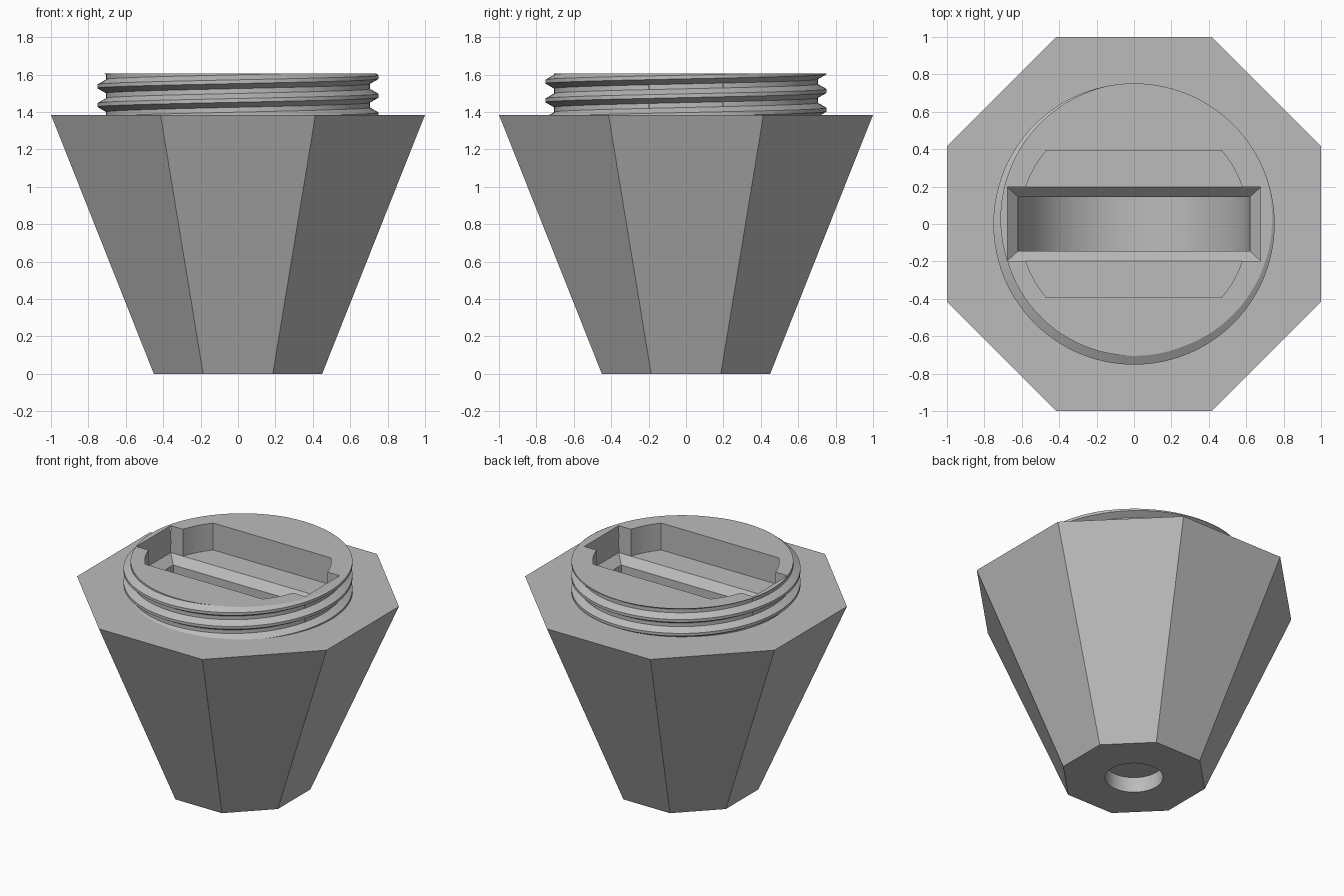
import bpy
import bmesh
from math import cos, sin, pi, tau, sqrt, asin

cube = bpy.data.objects.get("Cube")
if cube:
    bpy.data.objects.remove(cube)

BODY_TOP, TOP = 1.385, 1.605
FLOOR = 1.41                      # floor of the recess in the neck
CREST, ROOT, PITCH = 0.752, 0.705, 0.1

grey = bpy.data.materials.new("plain grey")
grey.use_nodes = True
colour = (0.5, 0.5, 0.5, 1)
grey.diffuse_color = colour
grey.node_tree.nodes["Principled BSDF"].inputs["Base Color"].default_value = colour


def make_object(name, bm):
    bmesh.ops.recalc_face_normals(bm, faces=bm.faces)
    mesh = bpy.data.meshes.new(name)
    bm.to_mesh(mesh)
    bm.free()
    mesh.materials.append(grey)
    obj = bpy.data.objects.new(name, mesh)
    bpy.context.collection.objects.link(obj)
    return obj


def loft(name, layers):
    """Closed solid through a stack of (outline, height) layers."""
    bm = bmesh.new()
    rings = [[bm.verts.new((x, y, z)) for x, y in outline] for outline, z in layers]
    n = len(rings[0])
    for low, high in zip(rings, rings[1:]):
        for i in range(n):
            j = (i + 1) % n
            bm.faces.new((low[i], low[j], high[j], high[i]))
    bm.faces.new(rings[0][::-1])
    bm.faces.new(rings[-1])
    return make_object(name, bm)


def polygon(radius, sides, turn=0.0):
    return [(radius * cos(tau * i / sides + turn), radius * sin(tau * i / sides + turn))
            for i in range(sides)]


def rectangle(hx, hy):
    return [(-hx, -hy), (hx, -hy), (hx, hy), (-hx, hy)]


def threaded_neck():
    """Helical rows of a trapezoid thread, trimmed flat at both ends."""
    steps, turns = 96, 7
    bm = bmesh.new()
    profile = [(-0.01, CREST), (0.01, CREST), (0.037, ROOT), (0.063, ROOT)]
    start = 1.487 - 4 * PITCH
    rows = []
    for k in range(turns):
        for offset, r in profile:
            z = start + k * PITCH + offset
            rows.append([bm.verts.new((r * cos(tau * i / steps), r * sin(tau * i / steps),
                                       z + PITCH * i / steps)) for i in range(steps + 1)])
    for low, high in zip(rows, rows[1:]):
        for i in range(steps):
            bm.faces.new((low[i], low[i + 1], high[i + 1], high[i]))
    bmesh.ops.remove_doubles(bm, verts=bm.verts, dist=0.0001)
    for height, up in ((TOP, 1), (BODY_TOP - 0.03, -1)):
        bmesh.ops.bisect_plane(bm, geom=bm.verts[:] + bm.edges[:] + bm.faces[:],
                               plane_co=(0, 0, height), plane_no=(0, 0, up),
                               clear_outer=True)
        rim = [e for e in bm.edges if e.is_boundary
               and all(abs(v.co.z - height) < 0.0001 for v in e.verts)]
        bmesh.ops.contextual_create(bm, geom=rim)
    return make_object("threaded_neck", bm)


def combine(target, tool, operation):
    mod = target.modifiers.new(tool.name, 'BOOLEAN')
    mod.operation, mod.solver, mod.object = operation, 'EXACT', tool
    bpy.context.view_layer.objects.active = target
    bpy.ops.object.modifier_apply(modifier=mod.name)
    bpy.data.objects.remove(tool)


# Tapered eight-sided body with the threaded neck on top
corner = 1 / cos(pi / 8)
body = loft("tapered_body", [(polygon(0.45 * corner, 8, pi / 8), 0),
                             (polygon(corner, 8, pi / 8), BODY_TOP)])
combine(body, threaded_neck(), 'UNION')

# Recess with rounded ends
r, half = 0.612, 0.39
reach = asin(half / r)
arc = [reach * (i / 8 - 1) for i in range(17)]
outline = [(r * cos(a), r * sin(a)) for a in arc]
outline += [(-x, -y) for x, y in outline]
combine(body, loft("recess_cutter", [(outline, FLOOR), (outline, TOP + 0.1)]), 'DIFFERENCE')

# Long slot with a bevelled lip
combine(body, loft("slot_cutter", [(rectangle(0.62, 0.145), FLOOR - 0.055),
                                   (rectangle(0.677, 0.197), FLOOR),
                                   (rectangle(0.677, 0.197), TOP + 0.1)]), 'DIFFERENCE')

# Half-round pocket below the slot
disc = loft("pocket_cutter", [(polygon(0.62, 64), -0.145), (polygon(0.62, 64), 0.145)])
disc.rotation_euler.x = pi / 2
disc.location.z = FLOOR - 0.055
bpy.context.view_layer.update()
combine(body, disc, 'DIFFERENCE')

# Shallow round hole in the base
combine(body, loft("hole_cutter", [(polygon(0.19, 48), -0.1), (polygon(0.19, 48), 0.11)]),
        'DIFFERENCE')

bpy.ops.object.select_all(action='DESELECT')
body.select_set(True)
bpy.context.view_layer.objects.active = body
bpy.ops.object.shade_smooth_by_angle(angle=pi / 7)
